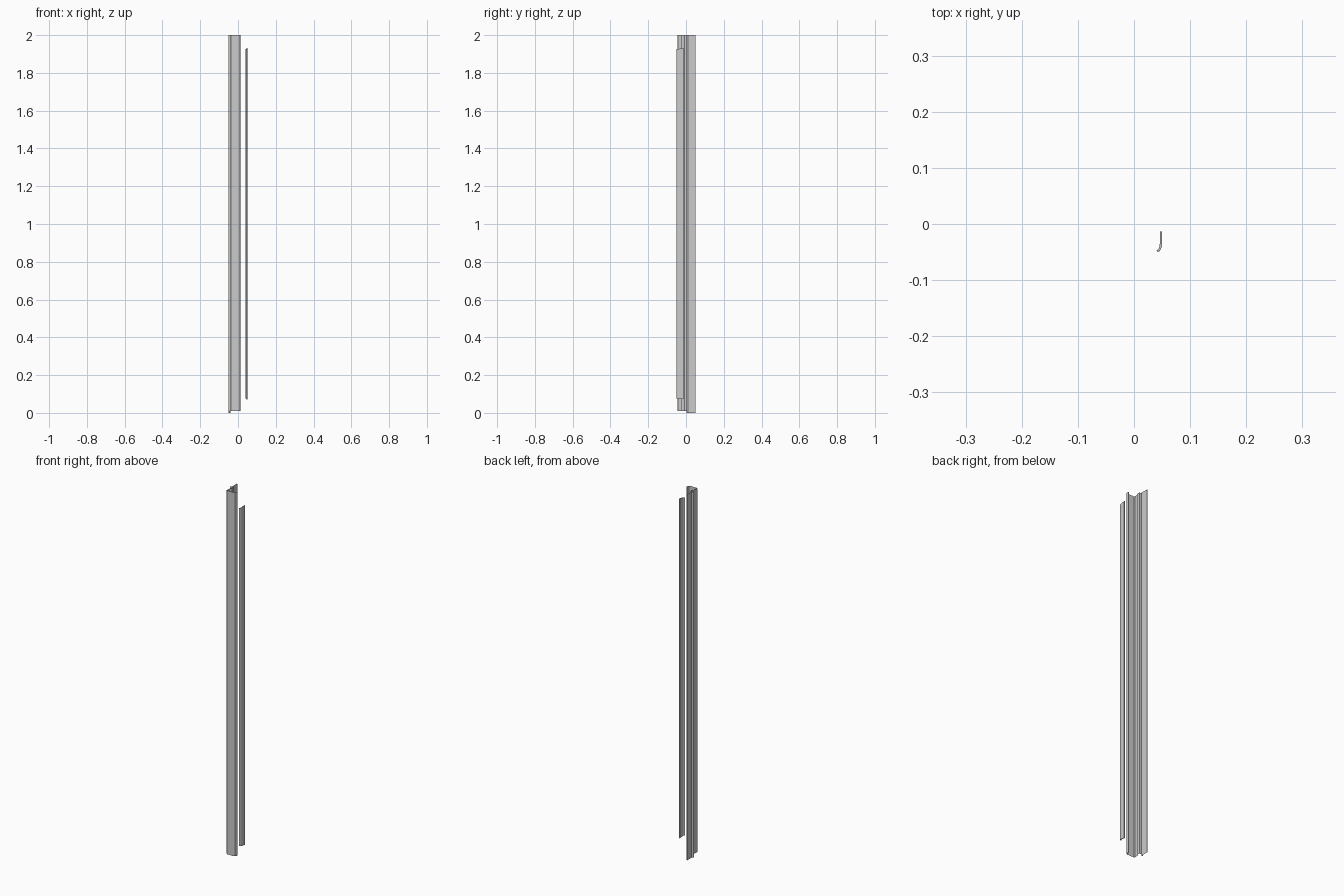
import bpy, bmesh
from mathutils import Vector

if "Cube" in bpy.data.objects:
    bpy.data.objects.remove(bpy.data.objects["Cube"])


def strip(name, path, thick, z0, z1, capped=False, slope=0.0):
    """Extrude a thin walled open path along z, mitring the corners."""
    pts = [Vector(p) for p in path]
    left, right = [], []
    for i, p in enumerate(pts):
        dirs = []
        if i > 0:
            dirs.append((p - pts[i - 1]).normalized())
        if i < len(pts) - 1:
            dirs.append((pts[i + 1] - p).normalized())
        normals = [Vector((-d.y, d.x)) for d in dirs]
        n = sum(normals, Vector((0, 0))).normalized()
        off = n * (thick / 2 / max(n.dot(normals[0]), 0.5))
        left.append(p + off)
        right.append(p - off)
    ring = left + right[::-1]
    bm = bmesh.new()
    ymax = max(p.y for p in ring)
    lo = [bm.verts.new((p.x, p.y, z0 + slope * (ymax - p.y))) for p in ring]
    hi = [bm.verts.new((p.x, p.y, z1 - slope * (ymax - p.y))) for p in ring]
    n = len(ring)
    for i in range(n):
        j = (i + 1) % n
        bm.faces.new((lo[i], lo[j], hi[j], hi[i]))
    if capped:
        m = len(pts)
        for row in (lo, hi):
            for i in range(m - 1):
                bm.faces.new((row[i], row[i + 1], row[n - 2 - i], row[n - 1 - i]))
    bmesh.ops.recalc_face_normals(bm, faces=bm.faces)
    mesh = bpy.data.meshes.new(name)
    bm.to_mesh(mesh)
    bm.free()
    obj = bpy.data.objects.new(name, mesh)
    bpy.context.collection.objects.link(obj)
    return obj


# Folded channel: return lip, rounded corner, broad front face and side web
strip("folded_channel",
      [(0.013, -0.023), (0.013, -0.034), (0.010, -0.040), (0.004, -0.043),
       (-0.036, -0.043), (-0.039, -0.039), (-0.037, -0.016), (-0.031, -0.008),
       (-0.031, 0.003), (-0.048, 0.003)],
      0.003, 0.01, 2.0)

# Flat rear flange, reaching the floor
strip("rear_flange",
      [(-0.048, 0.003), (-0.046, 0.008), (-0.041, 0.012), (-0.041, 0.040),
       (-0.041, 0.050)],
      0.004, 0.0, 2.0)

# Separate hooked cover strip on the right
strip("hooked_strip",
      [(0.048, -0.013), (0.048, -0.034), (0.0475, -0.040), (0.046, -0.0445),
       (0.044, -0.047), (0.041, -0.0485)],
      0.004, 0.072, 1.931, capped=True, slope=0.15)
